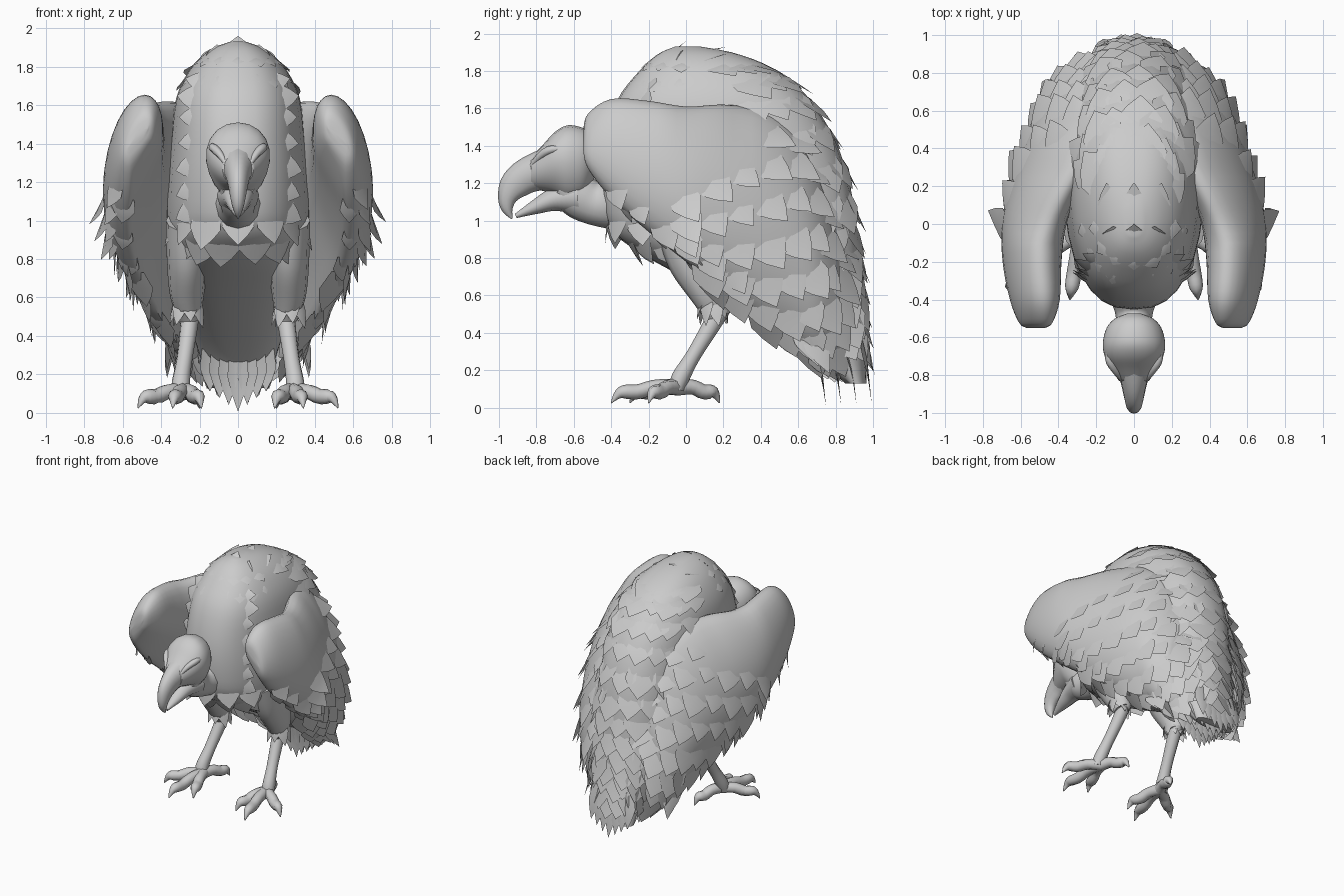
import bpy, math, random
from mathutils import Vector

random.seed(4)
if "Cube" in bpy.data.objects:
    bpy.data.objects.remove(bpy.data.objects["Cube"])

grey = bpy.data.materials.new("plain grey")
grey.use_nodes = True
grey.diffuse_color = (0.6, 0.6, 0.6, 1)
grey.node_tree.nodes["Principled BSDF"].inputs["Base Color"].default_value = (0.6, 0.6, 0.6, 1)


def make(name, verts, faces, angle=50):
    me = bpy.data.meshes.new(name)
    me.from_pydata([tuple(v) for v in verts], [], faces)
    me.materials.append(grey)
    ob = bpy.data.objects.new(name, me)
    bpy.context.collection.objects.link(ob)
    bpy.ops.object.select_all(action='DESELECT')
    ob.select_set(True)
    bpy.context.view_layer.objects.active = ob
    bpy.ops.object.mode_set(mode='EDIT')
    bpy.ops.mesh.select_all(action='SELECT')
    bpy.ops.mesh.normals_make_consistent(inside=False)
    bpy.ops.object.mode_set(mode='OBJECT')
    bpy.ops.object.shade_smooth_by_angle(angle=math.radians(angle))
    return ob


def blend(stations, t):
    """Smooth curve through the stations, t from 0 to 1."""
    n = len(stations) - 1
    i = min(int(t * n), n - 1)
    u = t * n - i
    p = [stations[max(0, min(n, i + k))] for k in (-1, 0, 1, 2)]
    return [b + 0.5 * u * (c - a + u * (2*a - 5*b + 4*c - d + u * (3*(b - c) + d - a)))
            for a, b, c, d in zip(*p)]


def skin(name, surf, rows=32, cols=24):
    verts = [surf(r / rows, 2 * math.pi * c / cols) for r in range(rows + 1) for c in range(cols)]
    faces = [(r*cols + c, r*cols + (c+1) % cols, (r+1)*cols + (c+1) % cols, (r+1)*cols + c)
             for r in range(rows) for c in range(cols)]
    faces += [tuple(range(cols)), tuple(range(rows*cols, (rows+1)*cols))]
    return make(name, verts, faces)


def tube(name, pts, rows=16, cols=12):
    """Limb through (x, y, z, side radius, depth radius)."""
    def surf(t, a):
        x, y, z, rs, rd = blend(pts, t)
        d = Vector(blend(pts, min(1, t + .02))[:3]) - Vector(blend(pts, max(0, t - .02))[:3])
        side = Vector((1, 0, 0))
        side = (side - d * side.dot(d) / d.length_squared).normalized()
        up = d.cross(side).normalized()
        return Vector((x, y, z)) + side * max(rs, .002) * math.cos(a) + up * max(rd, .002) * math.sin(a)
    return skin(name, surf, rows, cols)


# Pointed feather: a ridged leaf added to a shared vertex and face list
def feather(store, base, flow, normal, length, width, lift):
    n = normal.normalized()
    v = (flow - n * flow.dot(n)).normalized()
    u = v.cross(n)
    shape = ((-.4, 0, -.03), (0, 0, -.02), (.4, 0, -.03), (-.5, .45, -.015), (0, .5, 0), (.5, .45, -.015),
             (-.3, .72, -.005), (0, .75, 0), (.3, .72, -.005), (0, 1, 0))
    verts, faces = store
    k = len(verts)
    for a, b, c in shape:
        verts.append(base + u * a * width + v * b * length + n * (c + lift * b * b))
    for q in ((0, 1, 4, 3), (1, 2, 5, 4), (3, 4, 7, 6), (4, 5, 8, 7), (6, 7, 9), (7, 8, 9)):
        faces.append(tuple(k + i for i in q))


def plume(store, surf, t, a, flow, length, width, lift=.02):
    """Feather lying on a surface; without a flow it follows the surface down."""
    p = surf(t, a)
    dt = surf(min(1, t + .01), a) - surf(max(0, t - .01), a)
    n = dt.cross(surf(t, a + .02) - surf(t, a - .02))
    if n.dot(p - surf(t, a + math.pi)) < 0:
        n = -n
    r = random.uniform(.85, 1.15)
    feather(store, p, flow or dt, n, length * r, width * r, lift * r)


def power(v, e):
    return math.copysign(abs(v) ** e, v)


# Body: z, front y, back y, half width
BODY = [(1.93, -.06, .08, .04), (1.89, -.15, .28, .14), (1.8, -.25, .49, .24), (1.64, -.37, .67, .32),
        (1.4, -.44, .81, .35), (1.15, -.45, .885, .37), (.95, -.4, .915, .37), (.8, -.2, .93, .35),
        (.65, .08, .94, .32), (.5, .34, .95, .27), (.3, .66, .96, .2), (.13, .85, .965, .16)]


def body_surf(t, a):
    z, f, b, w = blend(BODY, t)
    return Vector((w * power(math.cos(a), .8), (f + b) / 2 + (b - f) / 2 * power(math.sin(a), .9), z))


skin("body", body_surf, 40, 32)

# Back feathers in staggered rows, angles measured from the rear
store = ([], [])
for r in range(12):
    t = .1 + .75 * r / 11
    for c in range(8):
        s = (c + .5 * (r % 2)) / 7.5 - .5 + random.uniform(-.02, .02)
        plume(store, body_surf, t, math.pi / 2 + s * 2.6, None, .24, .22, min(.04, .15 * t - .04))
make("back_feathers", *store, 60)

# Feathers on the front of the shoulders and lower chest
store = ([], [])
for t, count, size, lift in ((.1, 7, .13, -.01), (.18, 9, .13, -.005), (.5, 7, .18, .03), (.57, 8, .17, .03)):
    for c in range(count):
        plume(store, body_surf, t, -math.pi / 2 + (c / (count - 1) - .5) * 2.4, None, size, size, lift)
make("chest_feathers", *store, 60)

# Small crest on top of the shoulders
store = ([], [])
for x, y, z, size in ((0, -.12, 1.87, .15), (-.1, -.1, 1.85, .11), (.1, -.1, 1.85, .11)):
    feather(store, Vector((x, y, z)), Vector((x, .8, .7)), Vector((x, -.6, .8)), size, .13, 0)
for x in (-.12, 0, .12):
    feather(store, Vector((x, .02, 1.91 - abs(x) * .3)), Vector((x, 1, 0)), Vector((x, 0, 1)), .2, .13, .02)
make("crest_feathers", *store, 60)

# Ruff beside the neck
store = ([], [])
for side in (1, -1):
    for k in range(7):
        plume(store, body_surf, .22 + .045 * k, -math.pi / 2 + side * .62,
              Vector((side, .3, .25 - .12 * k)), .13, .12, .02)
make("neck_ruff", *store, 60)

# Tail fan, its lower layers sloping backwards
store = ([], [])
for layer in range(4):
    for k in range(-3, 4):
        x = k * .055
        base = Vector((x * .9, .955 - .08 * layer, .4 - .02 * layer))
        feather(store, base, Vector((x * .3, .08 + .14 * layer, -1)), Vector((x, 1, .1)),
                .38 - .035 * abs(k) - .015 * layer, .11, 0)
make("tail_feathers", *store, 60)

# Wing: y, top z, bottom z, centre x, half width
WING = [(-.55, 1.48, 1.38, .52, .02), (-.525, 1.57, 1.28, .52, .075), (-.4, 1.65, 1.12, .525, .125),
        (-.2, 1.64, .94, .54, .15), (0, 1.61, .78, .53, .165), (.2, 1.62, .62, .48, .175),
        (.4, 1.59, .47, .42, .175), (.58, 1.48, .35, .36, .165), (.71, 1.28, .27, .32, .135), (.82, 1.0, .29, .27, .07)]
DOWN_BACK = Vector((-.1, .5, -.87))

for side, label in ((1, "left"), (-1, "right")):
    def wing_surf(t, a):
        y, top, bot, cx, w = blend(WING, t)
        s, c = math.sin(a), math.cos(a)
        low, high = max(0, -s), max(0, s)
        inward = .045 * s + .11 * low ** 2 * min(1, max(0, y + .3))
        inward += .1 * high ** 2 * min(1, max(0, y + .1) * 2.5)
        if c < 0:
            c *= 1 - .6 * low  # hollow under the arm
        return Vector((side * (cx + w * c - inward), y, (top + bot) / 2 + (top - bot) / 2 * s))

    skin(label + "_wing", wing_surf, 36, 28)

    # Flight feathers grow along the rear and lower wing
    store = ([], [])
    for r in range(7):
        t = .5 + .48 * r / 6
        for c in range(7):
            a = -1.3 + 2.5 * (c + .5 * (r % 2)) / 6.5
            if a < .5 or t > .62:
                flow = DOWN_BACK + Vector((-.2 * side, .25 * math.sin(a), 0))
                plume(store, wing_surf, t, a, flow, .22, .19, .035)
    for r in range(6):
        plume(store, wing_surf, .22 + .07 * r, -.75, DOWN_BACK, .17, .15, .04)
        plume(store, wing_surf, .24 + .1 * r, -1.35, DOWN_BACK, .15, .13, .01)
    for r in range(3):
        plume(store, wing_surf, .42, -.6 + .25 * r, DOWN_BACK, .2, .16, .06)
    for y, z in ((.6, .48), (.66, .44)):
        feather(store, Vector((.36 * side, y, z)), Vector((0, .4, -1)), Vector((side, .4, .2)), .28, .14, 0)
    make(label + "_wing_feathers", *store, 60)

    # Leg with feathered thigh
    x = .265 * side
    tube(label + "_thigh", [(x, -.02, 1.0, .11, .15), (x, .06, .8, .105, .16), (x, .13, .62, .09, .115),
                            (x * .95, .17, .49, .06, .07)])
    store = ([], [])
    for k in range(9):
        a = 2 * math.pi * k / 9
        out = Vector((math.cos(a), math.sin(a), 0))
        feather(store, Vector((x, .14, .62)) + out * .075, Vector((0, .2, -1)) + out * .1, out,
                random.uniform(.14, .19), .09, .01)
    make(label + "_thigh_feathers", *store, 60)
    tube(label + "_shank", [(x * .93, .19, .54, .05, .055), (x * .97, .13, .43, .045, .047),
                            (x * 1.05, .04, .28, .041, .04), (x * 1.12, -.03, .16, .047, .048),
                            (x * 1.12, -.05, .1, .05, .04)])

    # Toes: end x, end y
    for name, ex, ey in (("middle", .34, -.4), ("inner", .19, -.3), ("outer", .52, -.2), ("hind", .2, .18)):
        path = [(.28, -.04, .11, .045, .045)]
        for f, z, rad in ((.35, .11, .04), (.6, .085, .04), (.8, .085, .037), (.9, .07, .024), (1, .025, .003)):
            path.append((.28 + (ex - .28) * f, -.04 + (ey + .04) * f, z, rad, rad))
        tube(label + "_" + name + "_toe", [(side * p[0],) + p[1:] for p in path], 14, 8)

    # Soft brow
    tube(label + "_brow", [(.06 * side, -.83, 1.29, .01, .01), (.095 * side, -.78, 1.345, .02, .02),
                           (.13 * side, -.72, 1.38, .022, .022), (.135 * side, -.64, 1.38, .01, .01)], 10, 8)

# Head: y, top z, bottom z, half width
HEAD = [(-.475, 1.41, 1.28, .04), (-.5, 1.46, 1.2, .1), (-.55, 1.495, 1.12, .145), (-.63, 1.51, 1.1, .165),
        (-.7, 1.475, 1.14, .155), (-.77, 1.4, 1.16, .12), (-.83, 1.34, 1.17, .08)]


def head_surf(t, a):
    y, top, bot, w = blend(HEAD, t)
    s = math.sin(a)
    return Vector((w * math.cos(a) * (1 + .15 * s), y, (top + bot) / 2 + (top - bot) / 2 * s))


skin("head", head_surf, 24, 20)
tube("upper_beak", [(0, -.74, 1.28, .1, .11), (0, -.85, 1.24, .068, .095), (0, -.92, 1.185, .052, .08),
                    (0, -.955, 1.12, .04, .052), (0, -.955, 1.06, .026, .03), (0, -.93, 1.01, .004, .004)])
tube("lower_beak", [(0, -.58, 1.13, .11, .1), (0, -.7, 1.115, .078, .065), (0, -.8, 1.075, .052, .04),
                    (0, -.91, 1.025, .012, .012)])
tube("neck", [(0, -.64, 1.2, .1, .11), (0, -.57, 1.13, .1, .12), (0, -.47, 1.09, .1, .12), (0, -.33, 1.1, .16, .17)])
